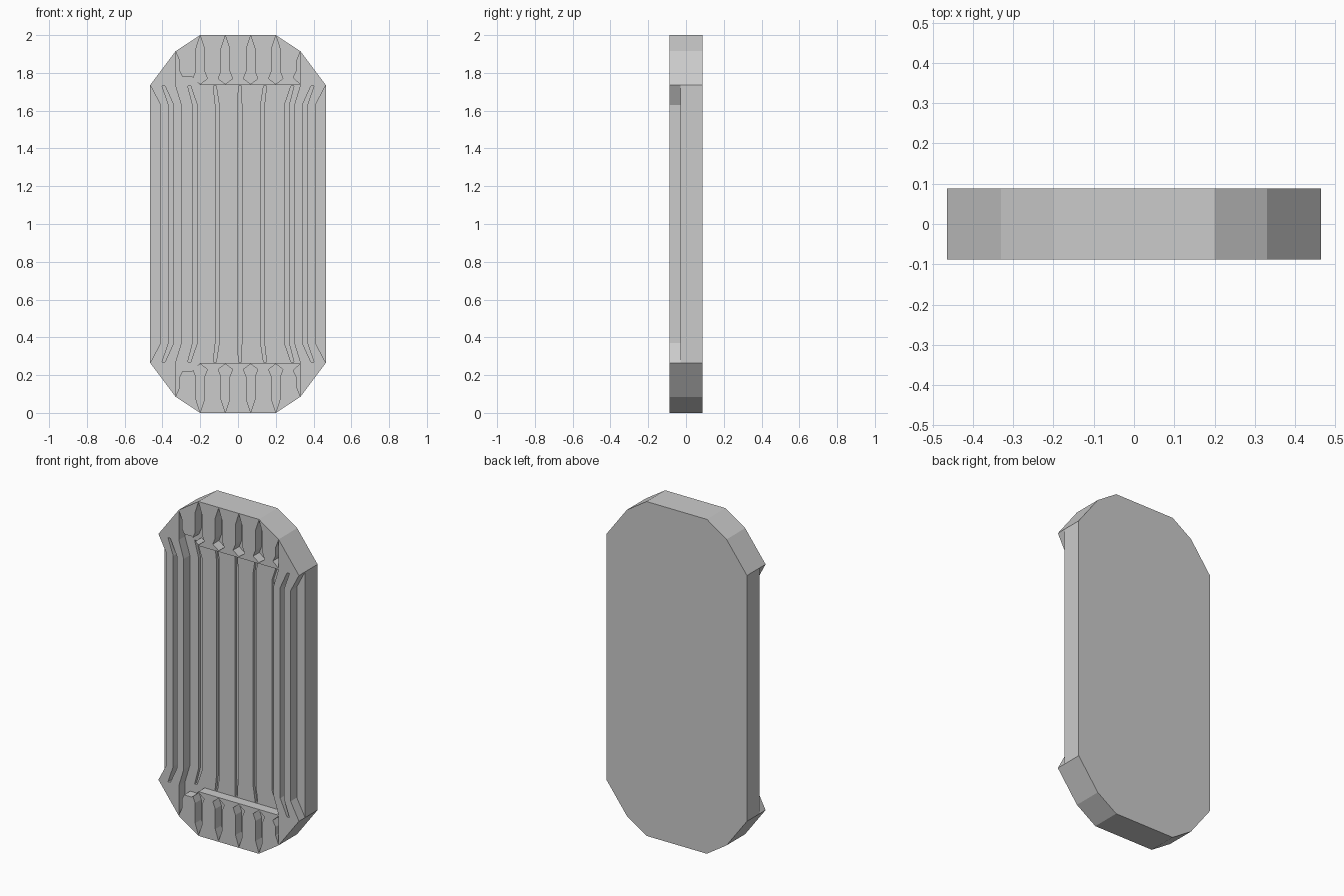
import bpy, bmesh

if "Cube" in bpy.data.objects:
    bpy.data.objects.remove(bpy.data.objects["Cube"])

FRONT, BACK, FLOOR, SLOT = -0.088, 0.088, -0.03, -0.012


def prism(name, pts, y0, y1):
    """Extrude an (x, z) outline from y0 to y1."""
    bm = bmesh.new()
    face = bm.faces.new([bm.verts.new((x, y0, z)) for x, z in pts])
    ext = bmesh.ops.extrude_face_region(bm, geom=[face])
    verts = [v for v in ext["geom"] if isinstance(v, bmesh.types.BMVert)]
    bmesh.ops.translate(bm, verts=verts, vec=(0, y1 - y0, 0))
    bmesh.ops.recalc_face_normals(bm, faces=bm.faces)
    mesh = bpy.data.meshes.new(name)
    bm.to_mesh(mesh)
    bm.free()
    ob = bpy.data.objects.new(name, mesh)
    bpy.context.collection.objects.link(ob)
    return ob


def mirror_z(half):
    """Close an outline by mirroring its upper half about z = 1."""
    return half + [(x, 2 - z) for x, z in reversed(half)]


def cut(pts, depth):
    cutter = prism("cutter", pts, -0.15, depth)
    cutter.hide_render = True
    mod = plate.modifiers.new("cut", 'BOOLEAN')
    mod.operation, mod.solver, mod.object = 'DIFFERENCE', 'EXACT', cutter
    bpy.context.view_layer.objects.active = plate
    bpy.ops.object.modifier_apply(modifier=mod.name)
    bpy.data.objects.remove(cutter)


# Long plate with chamfered ends
right = [(0.2, 2), (0.33, 1.915), (0.465, 1.735),
         (0.465, 0.265), (0.33, 0.085), (0.2, 0)]
plate = prism("plate", right + [(-x, z) for x, z in reversed(right)], FRONT, BACK)

# Wide recessed middle, with the taller pocket on the left
left_half = [(-0.298, 1.63), (-0.33, 1.735), (-0.33, 1.912), (-0.31, 1.865),
             (-0.31, 1.81), (-0.295, 1.78), (-0.245, 1.78), (-0.235, 1.772),
             (-0.2, 1.735), (0.33, 1.735), (0.298, 1.63)]
cut(mirror_z(left_half), FLOOR)

# Stepped-back outer edges
for s in (-1, 1):
    cut(mirror_z([(s * 0.5, 1.735), (s * 0.465, 1.735), (s * 0.41, 1.63)]), FLOOR)

# Spade-shaped notches along both ends
half_spade = [(-0.022, 1.93), (-0.022, 1.81), (-0.038, 1.77)]
spade = ([(0, 1.997)] + half_spade + [(0, 1.741)]
         + [(-x, z) for x, z in reversed(half_spade)])
edge_spade = [(0, 1.912), (-0.02, 1.86), (-0.02, 1.81), (-0.038, 1.775), (0, 1.741)]
notches = [(x, spade) for x in (-0.2, -0.067, 0.067, 0.2)] + [(0.33, edge_spade)]
for x, shape in notches:
    for flip in (False, True):
        cut([(x + dx, 2 - z if flip else z) for dx, z in shape], FLOOR)

# Thin bent grooves, fanning out at their ends
for x, w, bend, depth in ((-0.354, 0.026, -0.04, FLOOR), (-0.228, 0.024, -0.03, SLOT),
                          (-0.11, 0.02, -0.013, SLOT), (0.01, 0.02, 0, SLOT),
                          (0.13, 0.02, 0.013, SLOT), (0.258, 0.024, 0.03, SLOT),
                          (0.354, 0.026, 0.04, FLOOR)):
    a, b = x - w / 2, x + w / 2
    t = 0.008
    l = [(a, 1.63), (x + bend - t, 1.73), (x + bend + t, 1.73), (b, 1.63)]
    cut(mirror_z(l), depth)
